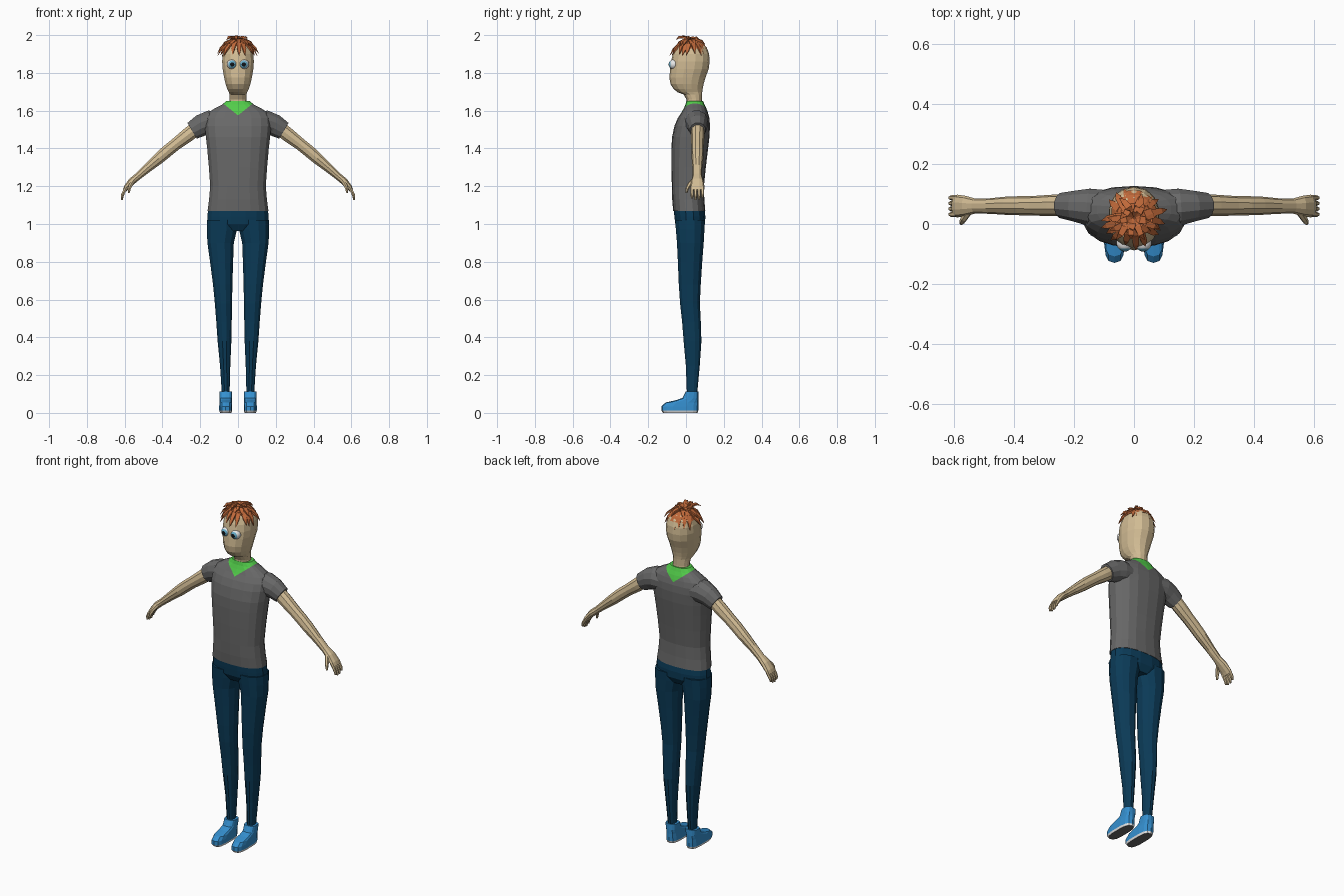
import bpy, bmesh, math, random
from mathutils import Vector

if "Cube" in bpy.data.objects:
    bpy.data.objects.remove(bpy.data.objects["Cube"])

random.seed(4)


def colour(name, hexcode):
    """Make a flat material from an sRGB hex colour."""
    m = bpy.data.materials.new(name)
    c = [int(hexcode[i:i + 2], 16) / 255 for i in (0, 2, 4)]
    m.diffuse_color = [((v + 0.055) / 1.055) ** 2.4 if v > 0.04 else v / 12.92 for v in c] + [1]
    m.use_nodes = True
    m.node_tree.nodes["Principled BSDF"].inputs["Base Color"].default_value = m.diffuse_color
    return m


SKIN = colour("skin", "D2BC94")
SHIRT = colour("grey_shirt", "686868")
GREEN = colour("green_collar", "52CC4A")
DENIM = colour("dark_blue_trousers", "0B3B58")
SHOE = colour("blue_shoe", "3590D0")
HAIR = colour("orange_hair", "C0693A")
WHITE = colour("white", "EEEEEE")
IRIS = colour("iris_blue", "68AECB")
BLACK = colour("black", "101418")


def finish(name, bm, mats, mirror=False):
    bmesh.ops.recalc_face_normals(bm, faces=bm.faces)
    me = bpy.data.meshes.new(name)
    bm.to_mesh(me)
    bm.free()
    for m in mats:
        me.materials.append(m)
    ob = bpy.data.objects.new(name, me)
    bpy.context.collection.objects.link(ob)
    if mirror:
        ob.modifiers.new("mirror", "MIRROR").use_mirror_merge = False
    return ob


def skin_rings(bm, rings):
    """Join rings of points into a closed tube."""
    rows = [[bm.verts.new(p) for p in r] for r in rings]
    n = len(rows[0])
    for a, b in zip(rows, rows[1:]):
        for i in range(n):
            j = (i + 1) % n
            bm.faces.new((a[i], a[j], b[j], b[i]))
    bm.faces.new(rows[0][::-1])
    bm.faces.new(rows[-1])


def ring(c, u, v, n, power=2.0):
    """Superellipse around c with half-axis vectors u and v."""
    pts = []
    for i in range(n):
        a = 2 * math.pi * (i + 0.5) / n
        f = [math.copysign(abs(t) ** (2 / power), t) for t in (math.cos(a), math.sin(a))]
        pts.append(Vector(c) + u * f[0] + v * f[1])
    return pts


def upright(bm, levels, n, power=2.0):
    """Loft of level rings, each given as z, x0, x1, y0, y1."""
    skin_rings(bm, [ring(((x0 + x1) / 2, (y0 + y1) / 2, z), Vector(((x1 - x0) / 2, 0, 0)),
                         Vector((0, (y1 - y0) / 2, 0)), n, power) for z, x0, x1, y0, y1 in levels])


def limb(bm, path, n, side=Vector((0, 1, 0))):
    """Tube along x, y, z points with a thickness and a width at each."""
    pts = [Vector(p[:3]) for p in path]
    rings = []
    for i, p in enumerate(path):
        t = (pts[min(i + 1, len(pts) - 1)] - pts[max(i - 1, 0)]).normalized()
        u = side.cross(t).normalized()
        rings.append(ring(pts[i], u * p[3], t.cross(u) * p[4], n))
    skin_rings(bm, rings)


def centred(levels):
    return [(z, -r, r, y0, y1) for z, r, y0, y1 in levels]


# Shirt body, with the collar cut in along two slanting planes
bm = bmesh.new()
upright(bm, centred([
    (1.07, .163, -.068, .102), (1.13, .155, -.073, .097), (1.2, .149, -.075, .095),
    (1.3, .156, -.077, .105), (1.4, .165, -.077, .117), (1.46, .172, -.074, .124),
    (1.52, .178, -.061, .127), (1.56, .176, -.044, .124), (1.59, .16, -.024, .116),
    (1.612, .125, -.012, .108), (1.632, .085, -.003, .098), (1.652, .062, .002, .09)]), 18, 2.4)
for s in (1, -1):
    bmesh.ops.bisect_plane(bm, geom=bm.verts[:] + bm.edges[:] + bm.faces[:],
                           plane_co=(0, 0, 1.575), plane_no=(s * .8, 0, 1))
for f in bm.faces:
    c = f.calc_center_median()
    f.material_index = int(c.z > 1.575 + .8 * abs(c.x))
finish("shirt", bm, [SHIRT, GREEN])

# Sleeves
bm = bmesh.new()
limb(bm, [(.09, .055, 1.535, .06, .06), (.15, .056, 1.537, .066, .064),
          (.195, .06, 1.522, .06, .053), (.242, .062, 1.494, .05, .043)], 12)
finish("sleeves", bm, [SHIRT], True)

# Arms and palms
bm = bmesh.new()
limb(bm, [(.22, .062, 1.507, .04, .036), (.27, .062, 1.468, .039, .036),
          (.33, .061, 1.422, .034, .033), (.375, .061, 1.386, .034, .032),
          (.42, .061, 1.347, .032, .031), (.48, .06, 1.296, .025, .026),
          (.53, .06, 1.252, .02, .025), (.562, .06, 1.226, .02, .034),
          (.59, .06, 1.195, .015, .038), (.6, .06, 1.178, .011, .036)], 10)
finish("arms", bm, [SKIN], True)

# Fingers and thumb
bm = bmesh.new()
for k, drop in enumerate((.008, 0, .002, .014)):
    y = .032 + .0185 * k
    limb(bm, [(.588, y, 1.198, .01, .009), (.605, y, 1.168, .009, .009),
              (.612, y, 1.148 + drop / 2, .008, .008), (.614, y, 1.127 + drop, .005, .005)], 6)
limb(bm, [(.55, .045, 1.235, .012, .014), (.568, .018, 1.208, .011, .012),
          (.575, .006, 1.188, .009, .009), (.578, .002, 1.165, .005, .005)], 6)
finish("fingers", bm, [SKIN], True)

# Trouser hips
bm = bmesh.new()
upright(bm, centred([(1.075, .161, -.066, .1), (1.04, .165, -.063, .104),
                     (1.0, .166, -.058, .102), (.962, .1, -.035, .08)]), 16, 2.3)
finish("trouser_hips", bm, [DENIM])

# Trouser legs
bm = bmesh.new()
upright(bm, [(1.02, .0, .167, -.06, .103), (.97, .003, .168, -.056, .1),
             (.9, .02, .164, -.05, .096), (.8, .024, .15, -.045, .088),
             (.68, .028, .134, -.04, .08), (.58, .03, .124, -.033, .075),
             (.48, .032, .116, -.022, .08), (.38, .034, .109, -.014, .083),
             (.25, .04, .096, -.002, .074), (.1, .044, .086, .004, .06)], 12, 2.2)
finish("trouser_legs", bm, [DENIM], True)

# Shoes, with white soles below a set height
bm = bmesh.new()
upright(bm, [(0, .034, .096, -.122, .062), (.012, .03, .1, -.13, .065),
             (.035, .03, .1, -.13, .066), (.055, .031, .099, -.108, .066),
             (.068, .032, .098, -.05, .066), (.08, .032, .098, -.018, .066),
             (.112, .031, .099, -.002, .065)], 14, 3.0)
for f in bm.faces:
    z = f.calc_center_median().z
    f.material_index = 2 if z < .001 else int(z < .012)
finish("shoes", bm, [SHOE, WHITE, SHIRT], True)

# Head and neck
bm = bmesh.new()
upright(bm, centred([
    (1.62, .05, .004, .088), (1.66, .045, .002, .084), (1.685, .046, -.012, .085),
    (1.698, .05, -.045, .086), (1.715, .058, -.066, .088), (1.74, .067, -.082, .093),
    (1.775, .075, -.088, .103), (1.82, .083, -.084, .12), (1.86, .086, -.079, .125),
    (1.9, .083, -.07, .122), (1.935, .071, -.054, .11), (1.958, .05, -.03, .088),
    (1.968, .022, -.005, .055)]), 14, 2.2)
finish("head", bm, [SKIN])

# Eyes: iris and pupil are bands around the gaze direction
bm = bmesh.new()
bmesh.ops.create_uvsphere(bm, u_segments=14, v_segments=14, radius=.026)
for f in bm.faces:
    angle = math.degrees(f.calc_center_median().angle(Vector((0, 0, 1))))
    f.material_index = 2 if angle < 25 else 1 if angle < 48 else 0
for v in bm.verts:
    x, y, z = v.co
    v.co = (x + .033 - z * .1, -z - .066, y + 1.845)
eyes = finish("eyes", bm, [WHITE, IRIS, BLACK], True)
for p in eyes.data.polygons:
    p.use_smooth = True

# Hair cap under the tufts
bm = bmesh.new()
upright(bm, [(1.928, -.077, .077, -.05, .115), (1.95, -.064, .064, -.045, .1),
             (1.972, -.038, .038, -.02, .07)], 12)

# Hair tufts in layers: count, root radius, reach, root z, middle z, tip z, width
for n, r0, reach, z0, z1, z2, w in ((17, .03, .108, 1.95, 1.955, 1.897, .017),
                                    (13, .015, .085, 1.962, 1.974, 1.945, .016),
                                    (8, .005, .055, 1.97, 1.988, 1.982, .014)):
    for i in range(n):
        a = 2 * math.pi * (i + random.uniform(-.25, .25)) / n
        out = Vector((math.cos(a), .92 * math.sin(a), 0))
        bend = Vector((-out.y, out.x, 0)) * random.uniform(-.02, .025)
        reach_i = reach * random.uniform(.88, 1.08)
        lift = random.uniform(-.012, .008)
        path = []
        for t, z, thick in ((0, z0, .5), (.4, z1, 1), (.75, (z1 + z2) / 2 + .004, .8), (1, z2, .05)):
            p = Vector((0, .02, z + lift * t)) + out * (r0 + (reach_i - r0) * t) + bend * t * t
            path.append((*p, w * thick * .5, w * thick))
        limb(bm, path, 4, Vector((-out.y, out.x, 0)).normalized())
finish("hair", bm, [HAIR])

# Quiff rising at the front of the crown
bm = bmesh.new()
for x, tip in ((-.03, -.06), (-.01, -.01), (.012, .035)):
    limb(bm, [(x, .02, 1.965, .01, .012), (x, -.01, 1.988, .009, .016),
              ((x + tip) / 2, -.035, 1.99, .007, .013), (tip, -.052, 1.976, .001, .001)],
         4, Vector((1, 0, 0)))
finish("quiff", bm, [HAIR])
